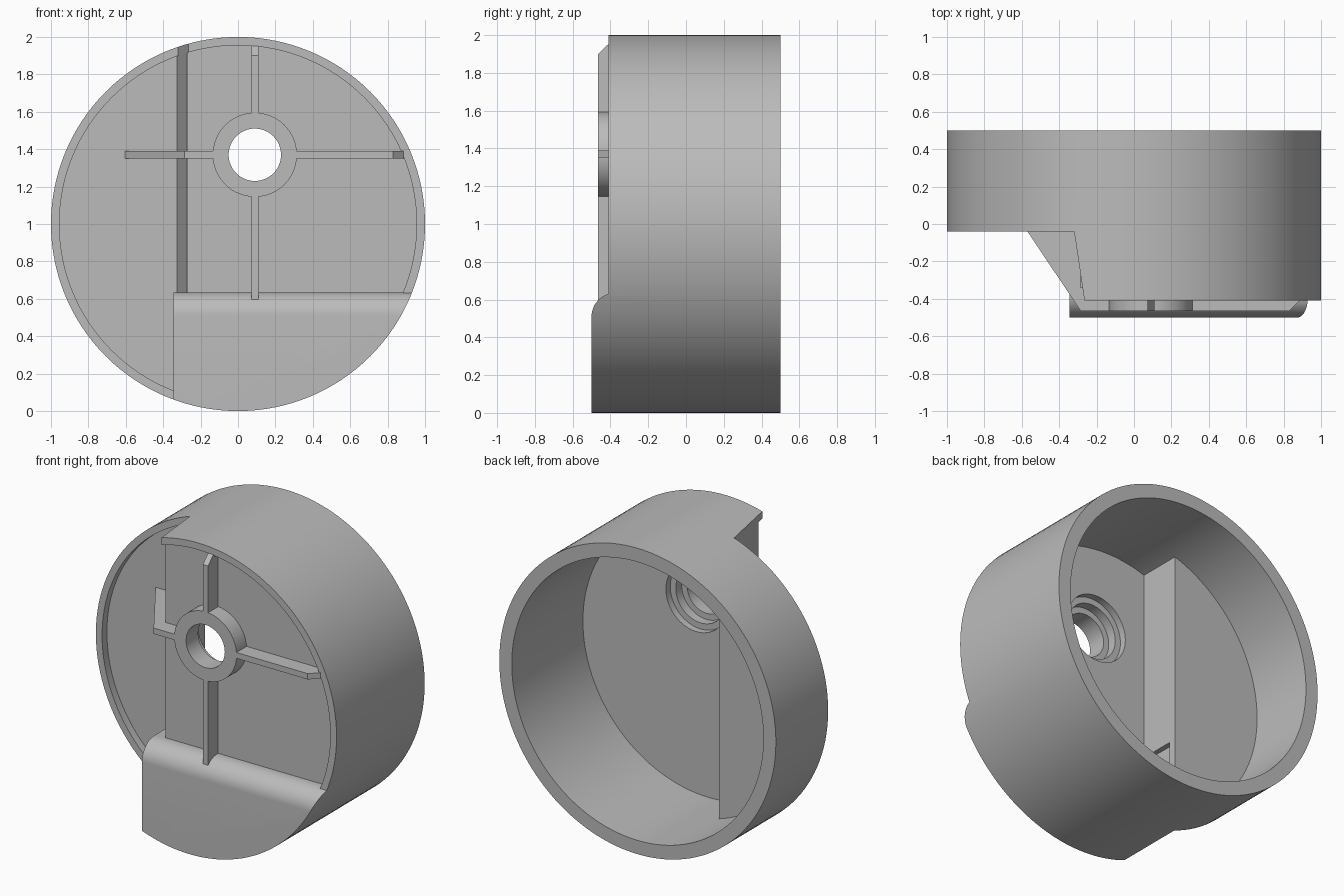
import bpy, bmesh
from math import sin, cos, pi, sqrt
from mathutils import Vector

if "Cube" in bpy.data.objects:
    bpy.data.objects.remove(bpy.data.objects["Cube"], do_unlink=True)

grey = bpy.data.materials.new("plain_grey")
grey.use_nodes = True
grey.diffuse_color = (0.5, 0.5, 0.5, 1)
grey.node_tree.nodes["Principled BSDF"].inputs["Base Color"].default_value = (0.5, 0.5, 0.5, 1)


def prism(name, pts, axis, a, b):
    """Extrude a 2D outline along an axis from a to b."""
    place = {"x": lambda u, v, t: (t, u, v),
             "y": lambda u, v, t: (u, t, v),
             "z": lambda u, v, t: (u, v, t)}[axis]
    bm = bmesh.new()
    base = bm.faces.new([bm.verts.new(place(u, v, a)) for u, v in pts])
    new = bmesh.ops.extrude_face_region(bm, geom=[base])["geom"]
    shift = Vector(place(0, 0, b - a))
    bmesh.ops.translate(bm, vec=shift, verts=[g for g in new if isinstance(g, bmesh.types.BMVert)])
    bmesh.ops.recalc_face_normals(bm, faces=bm.faces)
    mesh = bpy.data.meshes.new(name)
    bm.to_mesh(mesh)
    bm.free()
    mesh.materials.append(grey)
    obj = bpy.data.objects.new(name, mesh)
    bpy.context.collection.objects.link(obj)
    return obj


def disc(name, r, y0, y1, cx=0, cz=1, n=128):
    ring = [(cx + r * cos(2 * pi * i / n), cz + r * sin(2 * pi * i / n)) for i in range(n)]
    return prism(name, ring, "y", y0, y1)


def block(name, x0, x1, y0, y1, z0, z1):
    return prism(name, [(x0, y0), (x1, y0), (x1, y1), (x0, y1)], "z", z0, z1)


def combine(obj, tool, operation="DIFFERENCE"):
    """Apply a boolean and discard the tool."""
    mod = obj.modifiers.new("cut", "BOOLEAN")
    mod.operation, mod.object, mod.solver = operation, tool, "EXACT"
    bpy.context.view_layer.objects.active = obj
    bpy.ops.object.modifier_apply(modifier=mod.name)
    bpy.data.objects.remove(tool, do_unlink=True)
    return obj


def above_block(name, y_back):
    """Space in front of y_back and above the rounded lower block."""
    r, cy, cz = 0.125, -0.375, 0.51
    end = min(y_back, cy)
    ys = [cy - r * cos(pi / 2 * i / 12) for i in range(13)]
    arc = [(y, cz + sqrt(max(0, r * r - (y - cy) ** 2))) for y in ys if y < end - 0.001]
    arc.append((end, cz + sqrt(r * r - (end - cy) ** 2)))
    if y_back > end:
        arc.append((y_back, cz + r))
    return prism(name, [(-1, 3), (-1, cz)] + arc + [(y_back, 3)], "x", -2, 2)


def left_space(name, y_back):
    """Space on the low side of the slanted step."""
    def wall(y):
        return -0.32 - 0.149 * (y + 0.04)
    return prism(name, [(-2, -1), (wall(-1), -1), (wall(y_back), y_back), (-2, y_back)], "z", 0.635, 3)


# Round body with stepped front and rounded lower block
body = disc("round_housing", 1, -0.5, 0.5)
combine(body, above_block("front_cut", -0.41))
combine(body, left_space("step_cut", -0.04))
combine(body, block("side_cut", -2, -0.345, -1, -0.04, -1, 3))

# Shallow recesses inside the front rim
for tool in (above_block("high_recess", -0.36), left_space("step_recess", 0.01),
             block("side_recess", -2, -0.345, -1, 0.01, -1, 3)):
    combine(tool, disc("rim_limit", 0.955, -0.9, 0.3), "INTERSECT")
    combine(body, tool)

# Hollow back with a stepped floor and a pocket behind the lower block
hollow = disc("hollow", 0.91, -0.235, 1)
combine(hollow, block("step_floor", -2, -0.275, -1, 0.05, -1, 3))
combine(body, hollow)
combine(body, block("side_pocket", -0.308, -0.26, -0.235, 0.0, 0.2, 0.62))

# Hub with through hole and counterbore
HX, HZ = 0.09, 1.37
hub = disc("hub", 0.225, -0.465, -0.34, HX, HZ, 64)
for r, y0, y1 in ((0.14, -0.9, 0.9), (0.18, -0.34, 0.9), (0.22, -0.28, 0.9)):
    combine(body, disc("bore", r, y0, y1, HX, HZ, 64))
combine(hub, disc("bore", 0.14, -0.9, 0.9, HX, HZ, 64))

# Cross ribs with bevelled ends, cleared around the bore
W = 0.019
upright = prism("vertical_rib", [(-0.34, 0.56), (-0.465, 0.56), (-0.465, 1.9), (-0.41, 1.953),
                                 (-0.34, 1.96)], "x", HX - W, HX + W)
across = prism("horizontal_rib", [(-0.61, 0.02), (-0.285, -0.465), (0.83, -0.465), (0.885, -0.41),
                                  (0.89, -0.34), (-0.285, -0.34), (-0.29, 0.02)],
               "z", HZ - W, HZ + W)
for rib in (upright, across):
    combine(rib, disc("rib_clearance", 0.2, -0.9, 0.9, HX, HZ, 64))

# Smooth curved walls, sharp edges
bpy.ops.object.select_all(action="DESELECT")
for part in (body, hub, upright, across):
    part.select_set(True)
bpy.context.view_layer.objects.active = body
bpy.ops.object.shade_smooth_by_angle(angle=pi / 6)
